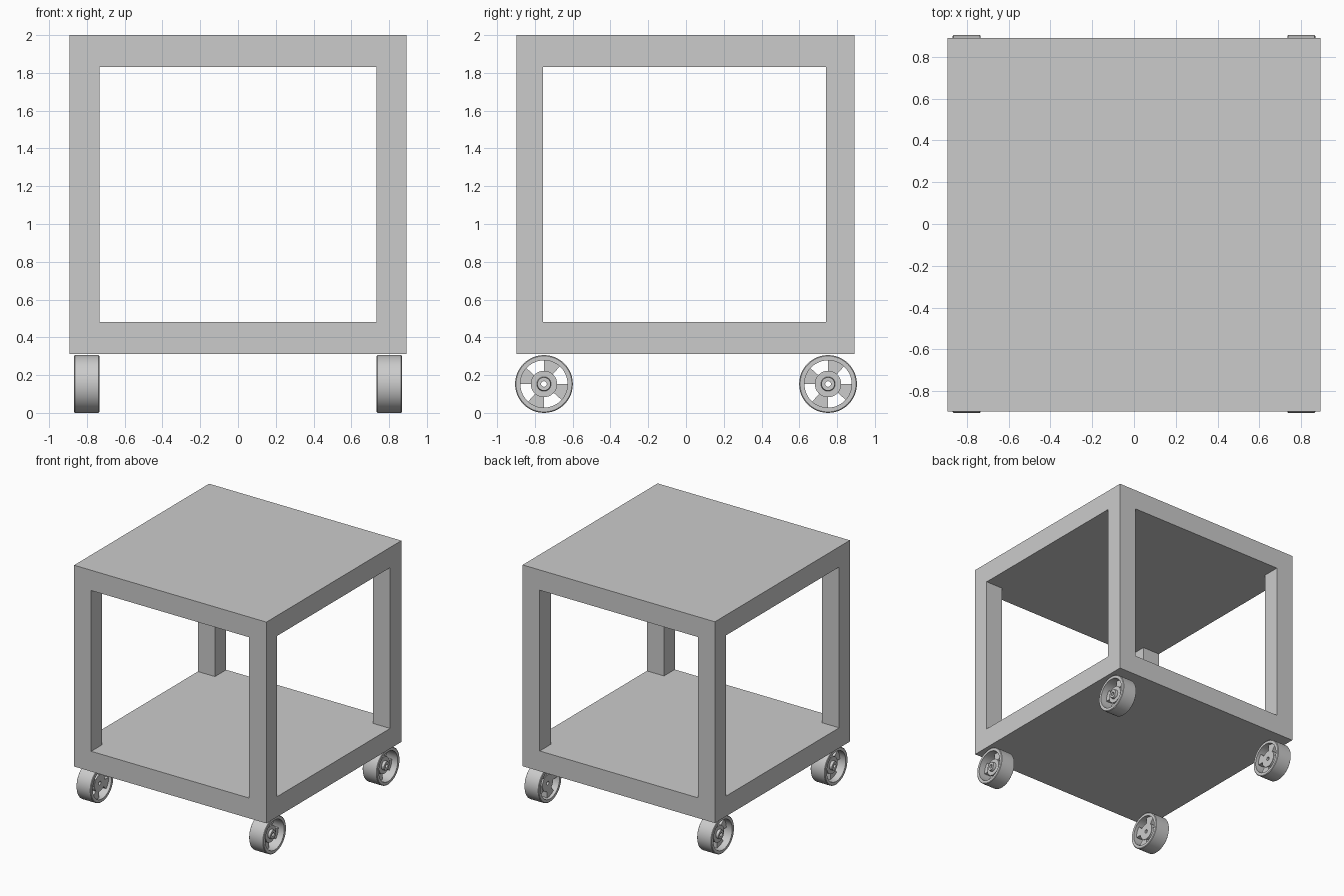
import bpy, bmesh, math

if "Cube" in bpy.data.objects:
    bpy.data.objects.remove(bpy.data.objects["Cube"])


def finish(bm, name, smooth=False):
    bmesh.ops.recalc_face_normals(bm, faces=bm.faces)
    me = bpy.data.meshes.new(name)
    bm.to_mesh(me)
    bm.free()
    ob = bpy.data.objects.new(name, me)
    bpy.context.collection.objects.link(ob)
    if smooth:
        bpy.ops.object.select_all(action='DESELECT')
        ob.select_set(True)
        bpy.context.view_layer.objects.active = ob
        bpy.ops.object.shade_smooth_by_angle(angle=math.radians(35))
    return ob


# Frame: one shell with thick top, thick shelf and four corner posts
def build_frame():
    grid = ((-0.892, -0.733, 0.733, 0.892),
            (-0.898, -0.756, 0.742, 0.891),
            (0.312, 0.482, 1.83, 2.0))

    def solid(c):
        if min(c) < 0 or max(c) > 2:
            return False
        return c[2] != 1 or (c[0] != 1 and c[1] != 1)

    bm = bmesh.new()
    cells = [(i, j, k) for i in range(3) for j in range(3) for k in range(3)]
    for c in filter(solid, cells):
        for axis in range(3):
            u, v = (axis + 1) % 3, (axis + 2) % 3
            for side in (0, 1):
                near = list(c)
                near[axis] += 2 * side - 1
                if solid(near):
                    continue
                quad = []
                for a, b in ((0, 0), (1, 0), (1, 1), (0, 1)):
                    p = list(c)
                    p[axis] += side
                    p[u] += a
                    p[v] += b
                    quad.append(bm.verts.new([grid[n][p[n]] for n in range(3)]))
                bm.faces.new(quad)
    bmesh.ops.remove_doubles(bm, verts=bm.verts, dist=1e-4)
    bmesh.ops.recalc_face_normals(bm, faces=bm.faces)
    bmesh.ops.dissolve_limit(bm, angle_limit=0.01, verts=bm.verts, edges=bm.edges)
    finish(bm, "table_frame")


# Lathe a closed (x, radius) profile about the x axis
def lathe(bm, profile, segments=48):
    rings = []
    for s in range(segments):
        a = 2 * math.pi * s / segments
        rings.append([bm.verts.new((x, r * math.cos(a), r * math.sin(a)))
                      for x, r in profile])
    n = len(profile)
    for s in range(segments):
        p, q = rings[s], rings[(s + 1) % segments]
        for i in range(n):
            j = (i + 1) % n
            bm.faces.new((p[i], p[j], q[j], q[i]))


# Curved sector block used as a wheel spoke
def spoke(bm, start, end, r0, r1, x0, x1, steps=5):
    angles = [start + (end - start) * i / steps for i in range(steps + 1)]
    outline = [(r0, a) for a in angles] + [(r1, a) for a in reversed(angles)]
    lo, hi = [[bm.verts.new((x, r * math.cos(a), r * math.sin(a)))
               for r, a in outline] for x in (x0, x1)]
    bm.faces.new(lo)
    bm.faces.new(hi)
    n = len(outline)
    for i in range(n):
        j = (i + 1) % n
        bm.faces.new((lo[i], lo[j], hi[j], hi[i]))


def build_wheel(name, side, y):
    bm = bmesh.new()
    h = 0.067
    # Tyre and rim
    lathe(bm, [(-h, 0.125), (-h, 0.148), (-h + 0.004, 0.153),
               (h - 0.004, 0.153), (h, 0.148), (h, 0.125)])
    # Hub with a raised centre boss and an axle hole
    lathe(bm, [(-0.045, 0.015), (-0.045, 0.07), (0.03, 0.07), (0.03, 0.038),
               (0.052, 0.035), (0.052, 0.015)], 32)
    # Four broad spokes
    for k in range(4):
        a = math.radians(90 * k + 48)
        spoke(bm, a, a + math.radians(42), 0.068, 0.127, -0.04, 0.012)
    for v in bm.verts:
        v.co = (side * (v.co.x + 0.801), v.co.y + y, v.co.z + 0.153)
    finish(bm, name, True)


build_frame()
for side, sx in ((1, "right"), (-1, "left")):
    for y, sy in ((-0.752, "front"), (0.752, "back")):
        build_wheel(f"{sy}_{sx}_wheel", side, y)
